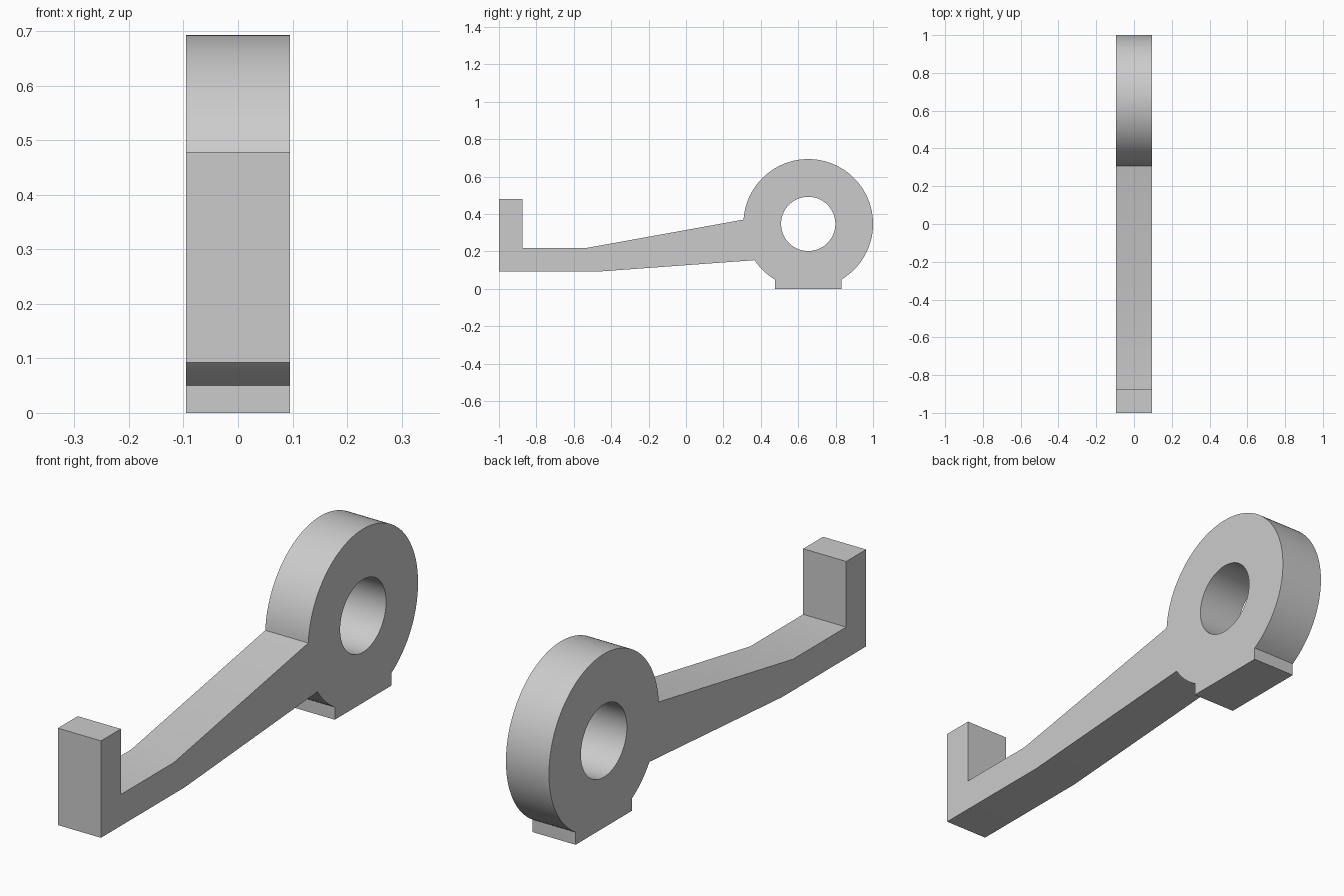
import bpy, bmesh
from math import pi, cos, sin, acos, asin, ceil

if "Cube" in bpy.data.objects:
    bpy.data.objects.remove(bpy.data.objects["Cube"], do_unlink=True)

HALF_WIDTH = 0.095
CY, CZ = 0.6535, 0.347              # ring centre
R_OUT, R_HOLE = 0.3465, 0.145
FOOT_FRONT, FOOT_BACK = 0.475, 0.832
STEP = 2 * pi / 128


def arc(radius, start, end):
    """Points (y, z) on a circle about the ring centre."""
    n = ceil(abs(end - start) / STEP)
    angles = [start + (end - start) * i / n for i in range(n + 1)]
    return [(CY + radius * cos(a), CZ + radius * sin(a)) for a in angles]


# Angles where the arm and the foot meet the ring, running clockwise
arm_top = pi - asin((0.37 - CZ) / R_OUT)
arm_low = -pi - asin((0.153 - CZ) / R_OUT)
foot_back = -acos((FOOT_BACK - CY) / R_OUT)
foot_front = -acos((FOOT_FRONT - CY) / R_OUT)

# Side profile: upturned tip and arm, ring, foot, underside of arm
outline = [(-1, 0.092), (-1, 0.479), (-0.875, 0.479), (-0.875, 0.217), (-0.54, 0.217)]
outline += arc(R_OUT, arm_top, foot_back)
outline += [(FOOT_BACK, 0), (FOOT_FRONT, 0)]
outline += arc(R_OUT, foot_front, arm_low)
outline += [(-0.47, 0.092)]
hole = arc(R_HOLE, 0, 2 * pi)[:-1]

# Fill the profile around the hole and extrude it across the width
bm = bmesh.new()
edges = []
for loop in (outline, hole):
    verts = [bm.verts.new((-HALF_WIDTH, y, z)) for y, z in loop]
    edges += [bm.edges.new((v, verts[i - 1])) for i, v in enumerate(verts)]
bmesh.ops.triangle_fill(bm, use_beauty=True, edges=edges, normal=(-1, 0, 0))
ext = bmesh.ops.extrude_face_region(bm, geom=bm.faces[:], use_keep_orig=True)
moved = [g for g in ext["geom"] if isinstance(g, bmesh.types.BMVert)]
bmesh.ops.translate(bm, vec=(2 * HALF_WIDTH, 0, 0), verts=moved)
bmesh.ops.recalc_face_normals(bm, faces=bm.faces[:])

mesh = bpy.data.meshes.new("lever_arm")
bm.to_mesh(mesh)
bm.free()
lever = bpy.data.objects.new("lever_arm", mesh)
bpy.context.collection.objects.link(lever)

# Plain grey material
grey = bpy.data.materials.new("light_grey")
grey.use_nodes = True
colour = (0.6, 0.6, 0.6, 1)
grey.diffuse_color = colour
grey.node_tree.nodes["Principled BSDF"].inputs["Base Color"].default_value = colour
mesh.materials.append(grey)

# Smooth the ring, the hole and the gentle arm bends, keep corners sharp
bpy.ops.object.select_all(action="DESELECT")
lever.select_set(True)
bpy.context.view_layer.objects.active = lever
bpy.ops.object.shade_smooth_by_angle(angle=pi / 12)
